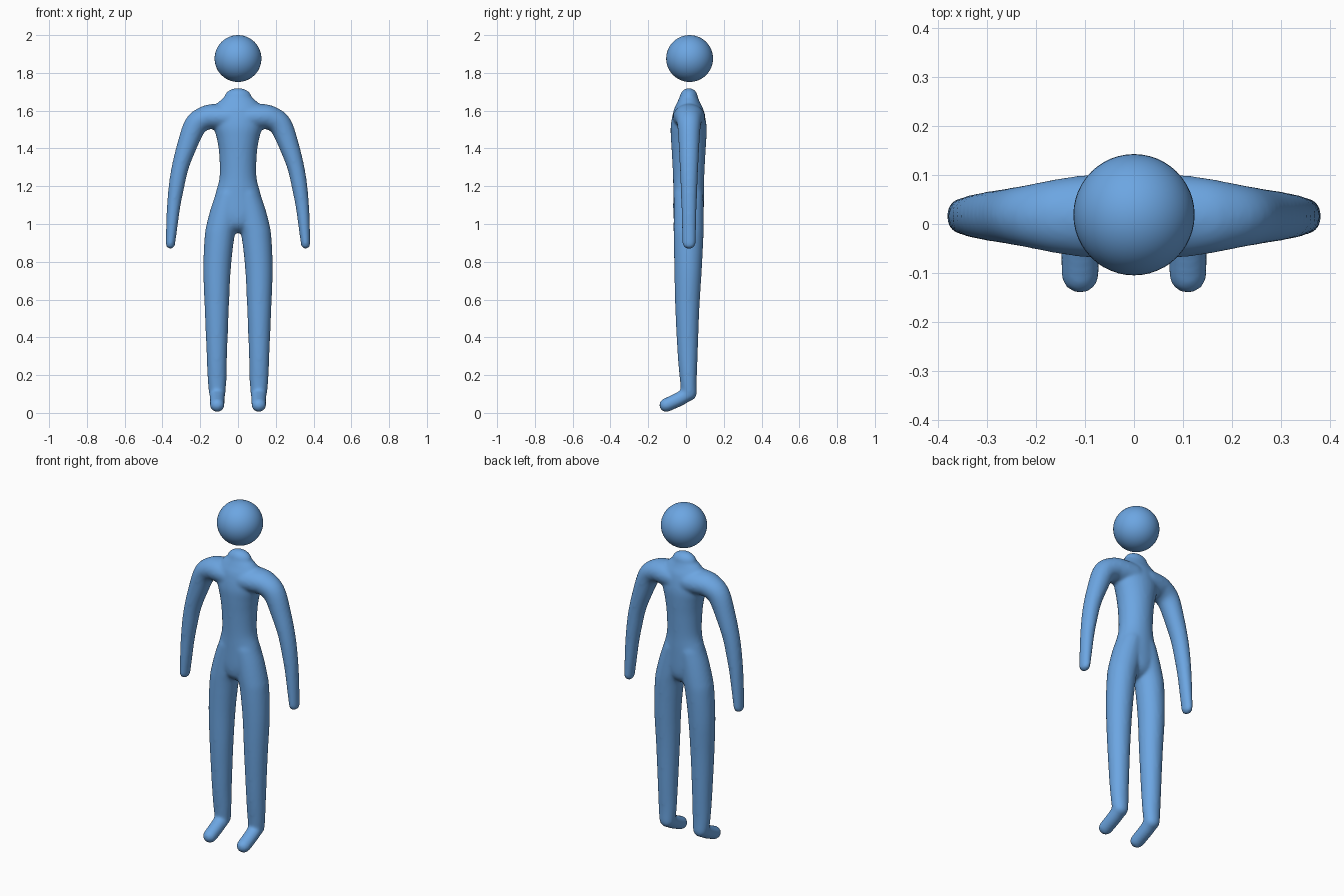
import bpy, bmesh, math
from mathutils import Vector

if "Cube" in bpy.data.objects:
    bpy.data.objects.remove(bpy.data.objects["Cube"])

SIDES, STEPS = 28, 5
blue = bpy.data.materials.new("soft_blue")
blue.diffuse_color = (0.15, 0.38, 0.76, 1)
blue.use_nodes = True
blue.node_tree.nodes["Principled BSDF"].inputs["Base Color"].default_value = blue.diffuse_color


def spline(pts):
    """Catmull-Rom through rows of numbers."""
    out = []
    for i in range(len(pts) - 1):
        p0, p1 = pts[max(i - 1, 0)], pts[i]
        p2, p3 = pts[i + 1], pts[min(i + 2, len(pts) - 1)]
        for s in range(STEPS):
            t = s / STEPS
            out.append([0.5 * (2 * b + (c - a) * t + (2 * a - 5 * b + 4 * c - d) * t * t
                               + (3 * b - a - 3 * c + d) * t ** 3)
                        for a, b, c, d in zip(p0, p1, p2, p3)])
    out.append(list(pts[-1]))
    return out


def tube(bm, rows, side):
    """Closed round-ended tube; rows are x, y, z, radius along side, other radius."""
    pts = spline(rows)
    n = len(pts)
    side = Vector(side)
    rings = []
    for i, p in enumerate(pts):
        t = (Vector(pts[min(i + 1, n - 1)][:3]) - Vector(pts[max(i - 1, 0)][:3])).normalized()
        rings.append((Vector(p[:3]), t, p[3], p[4]))

    def cap(ring, sign):
        c, t, a, b = ring
        h = min(a, b)
        return [(c + t * sign * h * math.sin(q), t, a * math.cos(q), b * math.cos(q))
                for q in (math.radians(d) for d in (20, 40, 60, 75, 86))]

    rings = cap(rings[0], -1)[::-1] + rings + cap(rings[-1], 1)
    loops = []
    for c, t, a, b in rings:
        other = t.cross(side).normalized()
        loops.append([bm.verts.new(c + side * a * math.cos(k) + other * b * math.sin(k))
                      for k in (2 * math.pi * j / SIDES for j in range(SIDES))])
    for l0, l1 in zip(loops, loops[1:]):
        for j in range(SIDES):
            k = (j + 1) % SIDES
            bm.faces.new((l0[j], l0[k], l1[k], l1[j]))
    bm.faces.new(loops[0][::-1])
    bm.faces.new(loops[-1])


bm = bmesh.new()

# torso: z, y centre, half width, half depth
torso = [(1.03, .013, .11, .077), (1.07, .013, .140, .079), (1.167, .014, .116, .080),
         (1.25, .014, .096, .081), (1.37, .014, .098, .087), (1.45, .014, .110, .092),
         (1.52, .014, .128, .093), (1.60, .014, .128, .078), (1.64, .014, .105, .060),
         (1.672, .015, .070, .046)]
tube(bm, [(0, y, z, a, b) for z, y, a, b in torso], (1, 0, 0))

# arm: x, z, half depth, half thickness
arm = [(.05, 1.565, .086, .068), (.12, 1.568, .080, .066), (.17, 1.562, .072, .062),
       (.227, 1.520, .060, .059), (.275, 1.40, .052, .050), (.306, 1.30, .047, .043),
       (.324, 1.21, .043, .040), (.340, 1.10, .039, .034), (.351, .98, .036, .028),
       (.358, .893, .033, .023)]
# leg: x, y, z, half width, half depth
leg = [(.045, .014, 1.16, .070, .076), (.062, .014, 1.09, .078, .077),
       (.083, .014, 1.00, .081, .078), (.098, .0135, .93, .077, .077),
       (.111, .011, .76, .071, .071), (.1125, .007, .55, .062, .062),
       (.112, .009, .30, .052, .051), (.111, .0125, .177, .048, .043),
       (.110, .016, .105, .042, .040)]
foot = [(.11, .008, .098, .039, .036), (.11, -.04, .071, .038, .036),
        (.11, -.105, .041, .037, .035)]
for s in (-1, 1):
    tube(bm, [(s * x, .016, z, a, b) for x, z, a, b in arm], (0, 1, 0))
    for rows in (leg, foot):
        tube(bm, [(s * r[0], *r[1:]) for r in rows], (1, 0, 0))

bmesh.ops.recalc_face_normals(bm, faces=bm.faces)
mesh = bpy.data.meshes.new("body")
bm.to_mesh(mesh)
bm.free()
body = bpy.data.objects.new("body", mesh)
bpy.context.collection.objects.link(body)
mesh.materials.append(blue)

# fuse the limbs into one smooth skin
fuse = body.modifiers.new("fuse", 'REMESH')
fuse.mode = 'VOXEL'
fuse.voxel_size = 0.008
fuse.use_smooth_shade = True
soft = body.modifiers.new("soften", 'SMOOTH')
soft.factor = 0.5
soft.iterations = 12
grow = body.modifiers.new("regain", 'DISPLACE')
grow.strength = 0.002
grow.mid_level = 0

# head: floating ball
bpy.ops.mesh.primitive_uv_sphere_add(segments=48, ring_count=24, radius=.124,
                                     location=(0, .019, 1.876))
head = bpy.context.object
head.name = "head"
head.data.materials.append(blue)
bpy.ops.object.shade_smooth()
